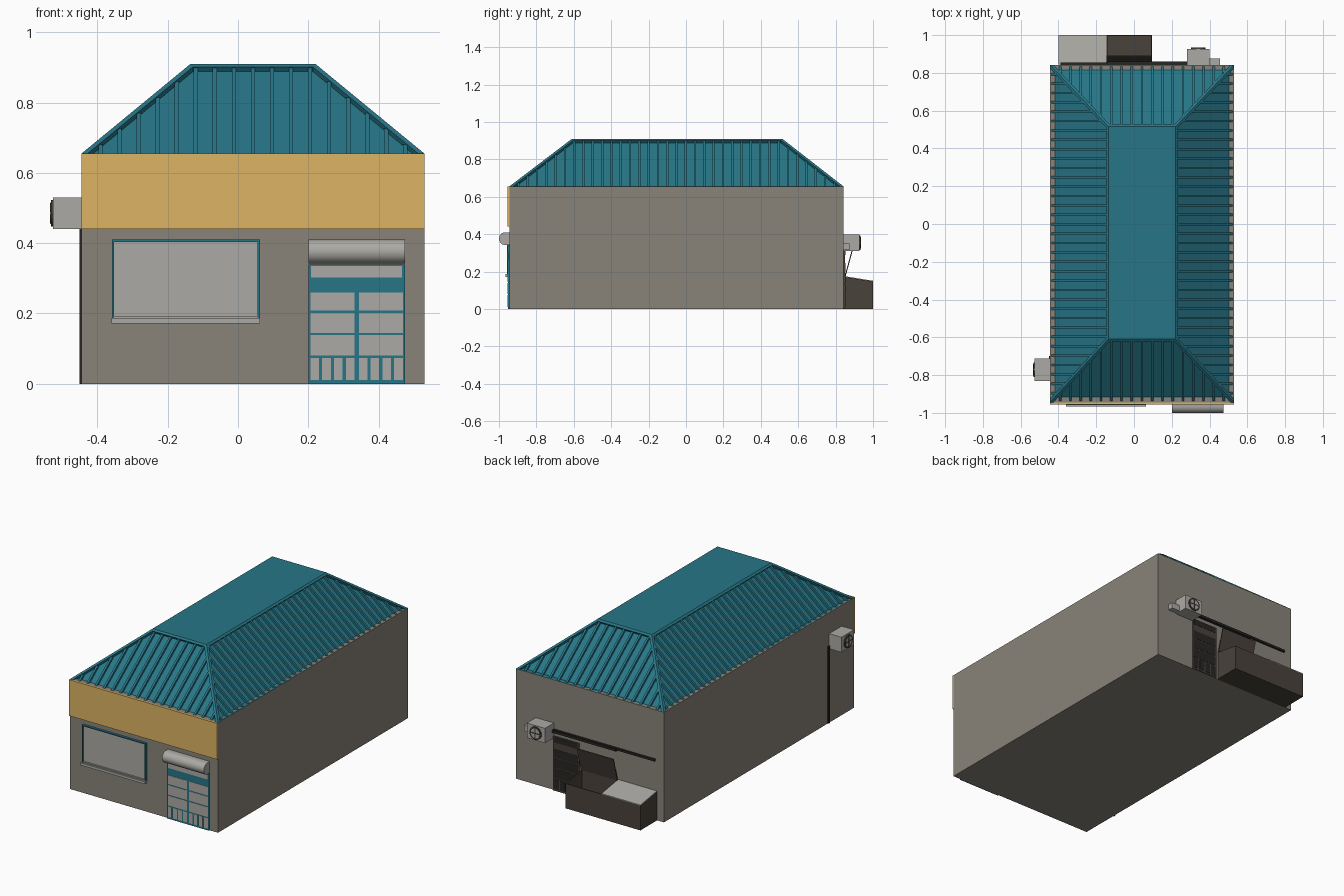
import bpy, bmesh, math
from mathutils import Vector as V

if "Cube" in bpy.data.objects:
    bpy.data.objects.remove(bpy.data.objects["Cube"])


def material(name, r, g, b):
    m = bpy.data.materials.new(name)
    lin = [((c / 255 + 0.055) / 1.055) ** 2.4 if c > 10 else c / 255 / 12.92 for c in (r, g, b)]
    m.diffuse_color = (*lin, 1)
    m.use_nodes = True
    m.node_tree.nodes["Principled BSDF"].inputs["Base Color"].default_value = m.diffuse_color
    return m


TEAL = material("teal", 39, 118, 135)
WALL = material("wall_grey", 137, 132, 122)
LIGHT = material("light_grey", 171, 170, 165)
OCHRE = material("ochre", 221, 179, 99)
BROWN = material("dark_brown", 73, 66, 59)
BLACK = material("near_black", 40, 38, 36)


def finish(name, bm, mat, smooth=False):
    bmesh.ops.recalc_face_normals(bm, faces=bm.faces)
    me = bpy.data.meshes.new(name)
    bm.to_mesh(me)
    bm.free()
    me.materials.append(mat)
    ob = bpy.data.objects.new(name, me)
    bpy.context.collection.objects.link(ob)
    if smooth:
        bpy.context.view_layer.objects.active = ob
        ob.select_set(True)
        bpy.ops.object.shade_smooth_by_angle(angle=math.radians(35))
        ob.select_set(False)
    return ob


def hexa(bm, pts):
    """Eight-cornered block: bottom loop of 4, then top loop of 4."""
    v = [bm.verts.new(p) for p in pts]
    for f in ((0, 3, 2, 1), (4, 5, 6, 7), (0, 1, 5, 4), (1, 2, 6, 5), (2, 3, 7, 6), (3, 0, 4, 7)):
        bm.faces.new([v[i] for i in f])


def boxes(name, mat, *ranges):
    """Join several x0,x1,y0,y1,z0,z1 boxes in one object."""
    bm = bmesh.new()
    for x0, x1, y0, y1, z0, z1 in ranges:
        hexa(bm, [(x, y, z) for z in (z0, z1) for x, y in ((x0, y0), (x1, y0), (x1, y1), (x0, y1))])
    return finish(name, bm, mat)


def extrude_x(name, mat, profile, x0, x1, smooth=False):
    """Sweep a (y, z) profile along x."""
    bm = bmesh.new()
    face = bm.faces.new([bm.verts.new((x0, y, z)) for y, z in profile])
    ext = bmesh.ops.extrude_face_region(bm, geom=[face])["geom"]
    bmesh.ops.translate(bm, vec=(x1 - x0, 0, 0), verts=[g for g in ext if isinstance(g, bmesh.types.BMVert)])
    return finish(name, bm, mat, smooth)


def disc(name, mat, centre, direction, radius, depth):
    bm = bmesh.new()
    bmesh.ops.create_cone(bm, cap_ends=True, segments=16, radius1=radius, radius2=radius, depth=depth)
    ob = finish(name, bm, mat)
    ob.rotation_mode = 'QUATERNION'
    ob.rotation_quaternion = V(direction).to_track_quat('Z', 'Y')
    ob.location = centre
    return ob


X0, X1, Y0, Y1, EAVE, TOP = -0.445, 0.53, -0.945, 0.843, 0.655, 0.91

# Main walls and front fascia
boxes("walls", WALL, (X0, X1, Y0, Y1, 0, EAVE))
boxes("fascia", OCHRE, (X0, X1, -0.955, Y0, 0.44, EAVE))

# Hipped roof: four framed, recessed slopes with raised seams and a flat top
low = [V((X0, Y0, EAVE)), V((X1, Y0, EAVE)), V((X1, Y1, EAVE)), V((X0, Y1, EAVE))]
high = [V((x, y, TOP)) for x, y in ((-0.135, -0.61), (0.22, -0.61), (0.22, 0.515), (-0.135, 0.515))]
TRIM, DEPTH, RIB_W, RIB_H = 0.014, 0.017, 0.012, 0.012
roof, ribs = bmesh.new(), bmesh.new()


def poly(*pts):
    roof.faces.new([roof.verts.new(p) for p in pts])


def slope(A, B, C, D, count):
    u = (B - A).normalized()
    n = u.cross(D - A).normalized()
    v = n.cross(u)
    height, length = (D - A).dot(v), (B - A).length
    lu, ru = (D - A).dot(u), (B - C).dot(u)          # hip run at each end
    hl, hr = math.hypot(lu, height), math.hypot(ru, height)
    at = lambda s, t, d=0.0: A + u * s + v * t + n * d
    ea, eb = TRIM * hl / height, TRIM * hr / height  # trim measured along the eave
    t1 = height - TRIM
    t0 = DEPTH * n.z / v.z                           # where the recess meets the eave
    left = lambda t: ea + lu * t / height
    right = lambda t: length - eb - ru * t / height
    a, b, c, d = at(left(0), 0), at(right(0), 0), at(right(t1), t1), at(left(t1), t1)
    a2, b2 = at(left(t0), t0, -DEPTH), at(right(t0), t0, -DEPTH)
    c2, d2 = at(right(t1), t1, -DEPTH), at(left(t1), t1, -DEPTH)
    for f in ((A, a, d, D), (b, B, C, c), (d, c, C, D), (a, a2, d2, d), (d, d2, c2, c),
              (c, c2, b2, b), (a2, b2, c2, d2), (a, b, b2, a2)):
        poly(*f)
    for i in range(count):
        s = length * (i + 1) / (count + 1)
        t = min(t1, (s - ea) * height / lu, (length - eb - s) * height / ru)
        if t > t0 + 0.01:
            w = RIB_W / 2
            tb = t0 * (DEPTH - RIB_H) / DEPTH
            hexa(ribs, [at(s - w, t0, -DEPTH), at(s + w, t0, -DEPTH), at(s + w, t, -DEPTH), at(s - w, t, -DEPTH),
                        at(s - w, tb, RIB_H - DEPTH), at(s + w, tb, RIB_H - DEPTH),
                        at(s + w, t, RIB_H - DEPTH), at(s - w, t, RIB_H - DEPTH)])


for k in range(4):
    j = (k + 1) % 4
    slope(low[k], low[j], high[j], high[k], 17 if k % 2 == 0 else 35)
poly(*high)
poly(*reversed(low))
bmesh.ops.remove_doubles(roof, verts=roof.verts, dist=1e-5)
finish("roof", roof, TEAL)
finish("roof_seams", ribs, TEAL)

# Front window
boxes("window_glass", LIGHT, (-0.355, 0.058, -0.95, Y0, 0.19, 0.407))
boxes("window_frame", TEAL, (-0.358, -0.352, -0.958, Y0, 0.185, 0.41), (0.056, 0.062, -0.958, Y0, 0.185, 0.41),
      (-0.358, 0.062, -0.958, Y0, 0.404, 0.41))
boxes("window_sill", LIGHT, (-0.36, 0.063, -0.966, Y0, 0.172, 0.187), (-0.353, 0.057, -0.958, Y0, 0.187, 0.193))


def door(name, x0, x1, scale, y, out, frame, pane, leaves):
    """Slab with transom, three rows of panes and a row of lower slats per leaf."""
    def plate(a, b, z0, z1):
        ys = sorted((y, y + out * 0.0015))
        return (a, b, *ys, z0 * scale, z1 * scale)
    slab = sorted((y, y - out * 0.008))
    boxes(name, frame, (x0, x1, *slab, 0, 0.34 * scale))
    panes = [plate(x0 + 0.008, x1 - 0.008, 0.303, 0.335)]
    lw = (x1 - x0) / leaves
    for i in range(leaves):
        a, b = x0 + i * lw + 0.006, x0 + (i + 1) * lw - 0.006
        panes += [plate(a, b, z0, z1) for z0, z1 in ((0.208, 0.26), (0.145, 0.202), (0.08, 0.139))]
        step = (b - a + 0.009) / 4
        panes += [plate(a + q * step, a + (q + 1) * step - 0.009, 0.011, 0.074) for q in range(4)]
    boxes(name + "_panes", pane, *panes)


# Front double door and roller shutter housing
door("front_door", 0.2, 0.475, 1, -0.952, -1, TEAL, LIGHT, 2)
arc = [(-0.967 - 0.033 * math.sin(math.pi * i / 14), 0.376 + 0.034 * math.cos(math.pi * i / 14)) for i in range(15)]
extrude_x("shutter_housing", LIGHT, [(Y0, 0.41)] + arc + [(Y0, 0.342)], 0.2, 0.475, True)

# Rear sliding door and its track
door("rear_door", 0.11, 0.28, 0.95, 0.85, 1, BROWN, BLACK, 1)
boxes("door_track", BLACK, (-0.39, 0.28, Y1, 0.855, 0.352, 0.364), (-0.14, 0.28, Y1, 0.861, 0.347, 0.361))

# Air conditioners: left wall and rear wall, each with a round fan grille
boxes("left_air_unit", LIGHT, (-0.526, X0, -0.83, -0.712, 0.44, 0.53))
boxes("rear_air_unit", LIGHT, (0.28, 0.4, Y1, 0.927, 0.31, 0.398))
for name, c, d in (("left_fan", V((-0.526, -0.771, 0.485)), V((-1, 0, 0))),
                   ("rear_fan", V((0.34, 0.927, 0.354)), V((0, 1, 0)))):
    disc(name + "_ring", BROWN, c + d * 0.003, d, 0.038, 0.007)
    disc(name + "_grille", LIGHT, c + d * 0.0066, d, 0.029, 0.001)
    side = V((0, 0, 1)).cross(d)
    bm = bmesh.new()
    for p, q in ((side, V((0, 0, 1))), (V((0, 0, 1)), side)):
        o = c + d * 0.007
        hexa(bm, [o + p * i * 0.03 + q * j * 0.003 + d * k for k in (0, 0.0015)
                  for i, j in ((-1, -1), (1, -1), (1, 1), (-1, 1))])
    finish(name + "_bars", bm, BROWN)
boxes("rear_junction_box", LIGHT, (0.4, 0.455, Y1, 0.875, 0.315, 0.35))
boxes("left_drain_pipe", BLACK, (-0.451, X0, -0.712, -0.698, 0, 0.46))

# Waste container: closed half with lid, open half with hollow tub
side = [(0.845, 0), (1.0, 0), (1.0, 0.147), (0.845, 0.172)]
extrude_x("bin_closed_half", BROWN, side, -0.4, -0.145)
extrude_x("bin_lid_closed", LIGHT, [(0.845, 0.172), (1.0, 0.147), (1.0, 0.151), (0.845, 0.176)], -0.4, -0.145)
T = 0.006
for i, x in enumerate((-0.145, 0.095 - T)):
    extrude_x(f"bin_side_{i}", BROWN, side, x, x + T)
boxes("bin_floor", BROWN, (-0.145, 0.095, 0.845, 1.0, 0, 0.02))
boxes("bin_front_back", BROWN, (-0.145, 0.095, 1.0 - T, 1.0, 0, 0.147), (-0.145, 0.095, 0.845, 0.845 + T, 0, 0.172))
extrude_x("bin_lid_open", BROWN, [(0.848, 0.174), (0.853, 0.172), (0.891, 0.312), (0.886, 0.314)], -0.145, 0.095)
